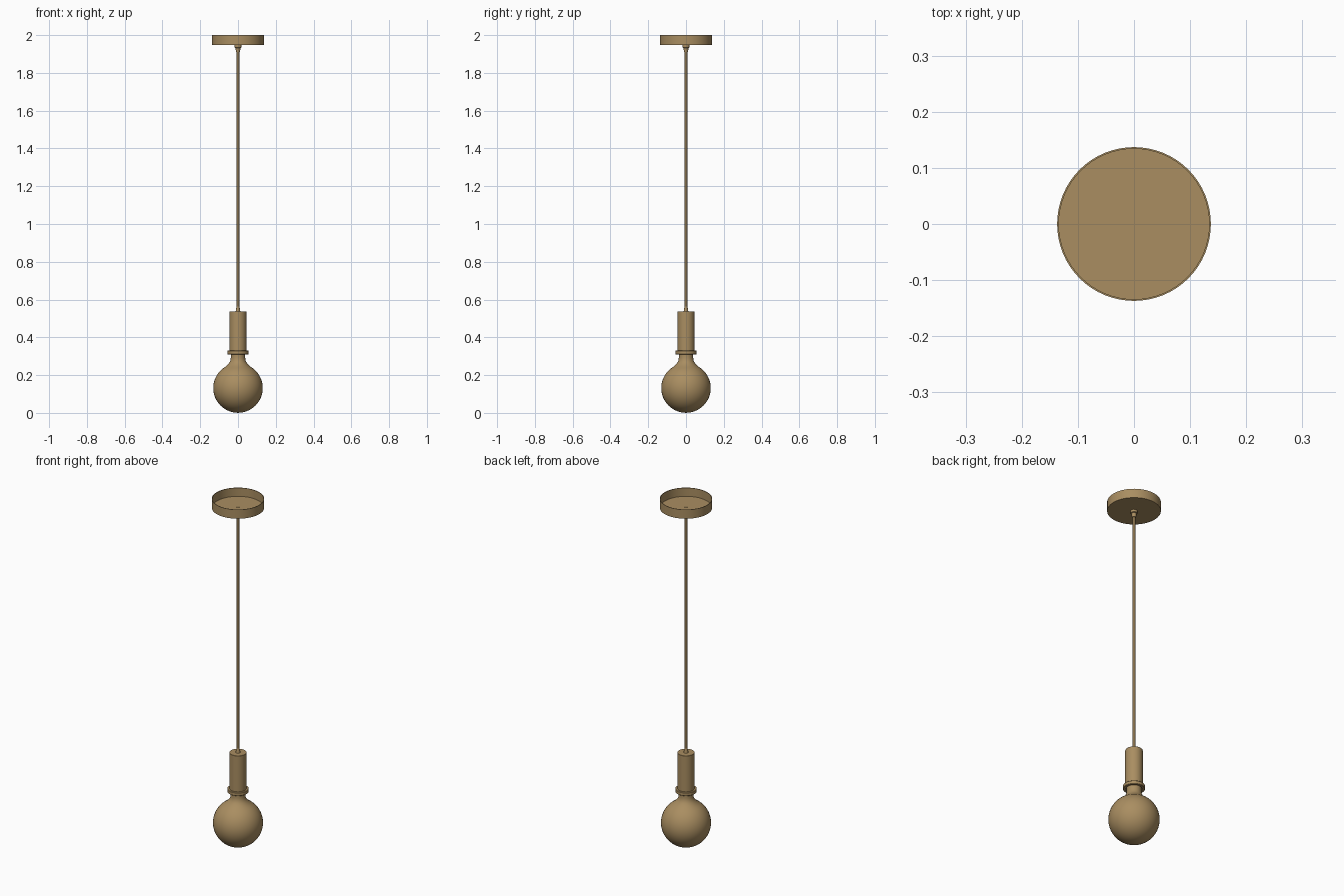
import bpy, bmesh, math

if "Cube" in bpy.data.objects:
    bpy.data.objects.remove(bpy.data.objects["Cube"])

tan = bpy.data.materials.new("warm_brass")
tan.diffuse_color = (0.40, 0.27, 0.12, 1)
tan.use_nodes = True
tan.node_tree.nodes["Principled BSDF"].inputs["Base Color"].default_value = tan.diffuse_color


def lathe(name, profile, segments=48, closed=False):
    """Revolve an (r, z) profile around the z axis."""
    bm = bmesh.new()
    verts = [bm.verts.new((r, 0, z)) for r, z in profile]
    pairs = list(zip(verts, verts[1:]))
    if closed:
        pairs.append((verts[-1], verts[0]))
    edges = [bm.edges.new(p) for p in pairs]
    bmesh.ops.spin(bm, geom=verts + edges, cent=(0, 0, 0), axis=(0, 0, 1),
                   angle=math.tau, steps=segments, use_merge=True)
    bmesh.ops.remove_doubles(bm, verts=bm.verts, dist=1e-5)
    bmesh.ops.recalc_face_normals(bm, faces=bm.faces)
    mesh = bpy.data.meshes.new(name)
    bm.to_mesh(mesh)
    bm.free()
    mesh.materials.append(tan)
    obj = bpy.data.objects.new(name, mesh)
    bpy.context.collection.objects.link(obj)
    bpy.ops.object.select_all(action='DESELECT')
    obj.select_set(True)
    bpy.context.view_layer.objects.active = obj
    bpy.ops.object.shade_smooth_by_angle(angle=math.radians(35))
    return obj


# Ceiling canopy: shallow cup, open at the top
lathe("ceiling_canopy", [(0, 1.948), (0.137, 1.948), (0.137, 2.0),
                         (0.134, 2.0), (0.134, 1.951), (0, 1.951)], 64)

# Cord grip under the canopy
lathe("cord_grip", [(0, 1.949), (0.018, 1.949), (0.018, 1.934), (0.013, 1.932),
                    (0.011, 1.910), (0, 1.910)], 24)

# Hanging cord, its end just showing through the canopy floor
lathe("cord", [(0, 1.953), (0.0068, 1.953), (0.0068, 0.53), (0, 0.53)], 16)

# Tapered collar where the cord enters the socket
lathe("socket_collar", [(0, 0.562), (0.008, 0.562), (0.013, 0.534), (0, 0.534)], 24)

# Socket sleeve, hollow from below
lathe("socket_sleeve", [(0, 0.537), (0.044, 0.537), (0.045, 0.536), (0.045, 0.312),
                        (0.041, 0.312), (0.041, 0.40), (0, 0.40)])

# Ring around the socket mouth
lathe("socket_ring", [(0.044, 0.330), (0.054, 0.330), (0.056, 0.328), (0.056, 0.312),
                      (0.054, 0.310), (0.044, 0.310)], closed=True)

# Globe bulb: sphere blended into a neck that runs up into the socket
R, C = 0.131, 0.1315
globe = [(R * math.sin(a), C - R * math.cos(a))
         for a in (math.radians(148) * i / 22 for i in range(23))]
globe[0] = (0, C - R)
neck = [(0.058, 0.252), (0.048, 0.263), (0.041, 0.275), (0.0385, 0.288),
        (0.038, 0.30), (0.038, 0.36), (0, 0.36)]
lathe("globe_bulb", globe + neck)
